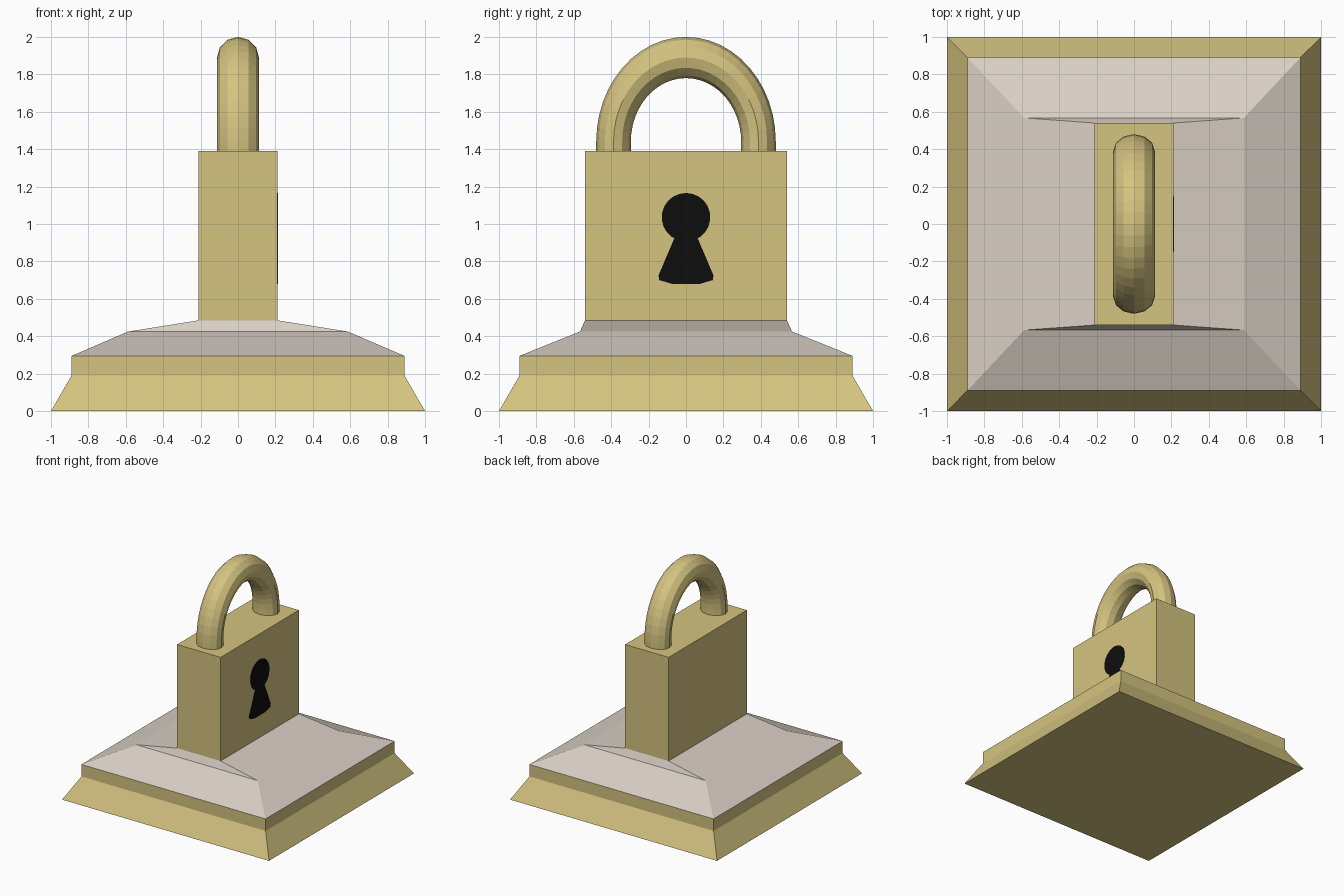
import bpy, bmesh, math

if "Cube" in bpy.data.objects:
    bpy.data.objects.remove(bpy.data.objects["Cube"])


def material(name, color):
    m = bpy.data.materials.new(name)
    m.diffuse_color = (*color, 1)
    m.use_nodes = True
    m.node_tree.nodes["Principled BSDF"].inputs["Base Color"].default_value = m.diffuse_color
    return m


gold = material("pale gold", (0.66, 0.55, 0.215))
stone = material("warm grey stone", (0.70, 0.63, 0.56))
black = material("keyhole black", (0.004, 0.004, 0.004))


def loft(name, rings, mat):
    """Skin a list of closed rings of points and cap both ends."""
    bm = bmesh.new()
    rows = [[bm.verts.new(p) for p in ring] for ring in rings]
    n = len(rows[0])
    for a, b in zip(rows, rows[1:]):
        for i in range(n):
            j = (i + 1) % n
            bm.faces.new((a[i], a[j], b[j], b[i]))
    bm.faces.new(rows[0][::-1])
    bm.faces.new(rows[-1])
    bmesh.ops.recalc_face_normals(bm, faces=bm.faces[:])
    me = bpy.data.meshes.new(name)
    bm.to_mesh(me)
    bm.free()
    me.materials.append(mat)
    ob = bpy.data.objects.new(name, me)
    bpy.context.collection.objects.link(ob)
    return ob


def rect(hx, hy, z):
    return [(-hx, -hy, z), (hx, -hy, z), (hx, hy, z), (-hx, hy, z)]


# Stepped base, sloped stone cap and lock body
loft("base_plinth", [rect(1, 1, 0), rect(.89, .89, .19), rect(.89, .89, .295)], gold)
loft("stone_cap", [rect(.89, .89, .295), rect(.587, .567, .425), rect(.21, .54, .485)], stone)
loft("lock_body", [rect(.21, .54, .48), rect(.21, .54, 1.39)], gold)

# Shackle: slightly tall arch with short straight legs
SIDES, STEPS = 12, 24


def shackle_ring(t, drop=0.0):
    ring = []
    for k in range(SIDES):
        p = 2 * math.pi * k / SIDES
        c = math.cos(p)
        ring.append((.112 * math.sin(p),
                     (.3875 + .0925 * c) * math.cos(t),
                     1.44 + (.45 + .11 * c) * math.sin(t) - drop))
    return ring


arch = [shackle_ring(math.pi * i / STEPS) for i in range(STEPS + 1)]
shackle = loft("shackle", [shackle_ring(0, .06)] + arch + [shackle_ring(math.pi, .06)], gold)

# Keyhole plate on the +x face: round head above a flared skirt
half = [(.13 * math.sin(a), 1.036 + .13 * math.cos(a))
        for a in (math.radians(d) for d in range(0, 145, 16))]
half += [(.062, .925), (.147, .725), (.143, .70), (.075, .68)]
outline = half + [(-y, z) for y, z in reversed(half[1:])]
loft("keyhole", [[(x, y, z) for y, z in outline] for x in (.208, .214)], black)
